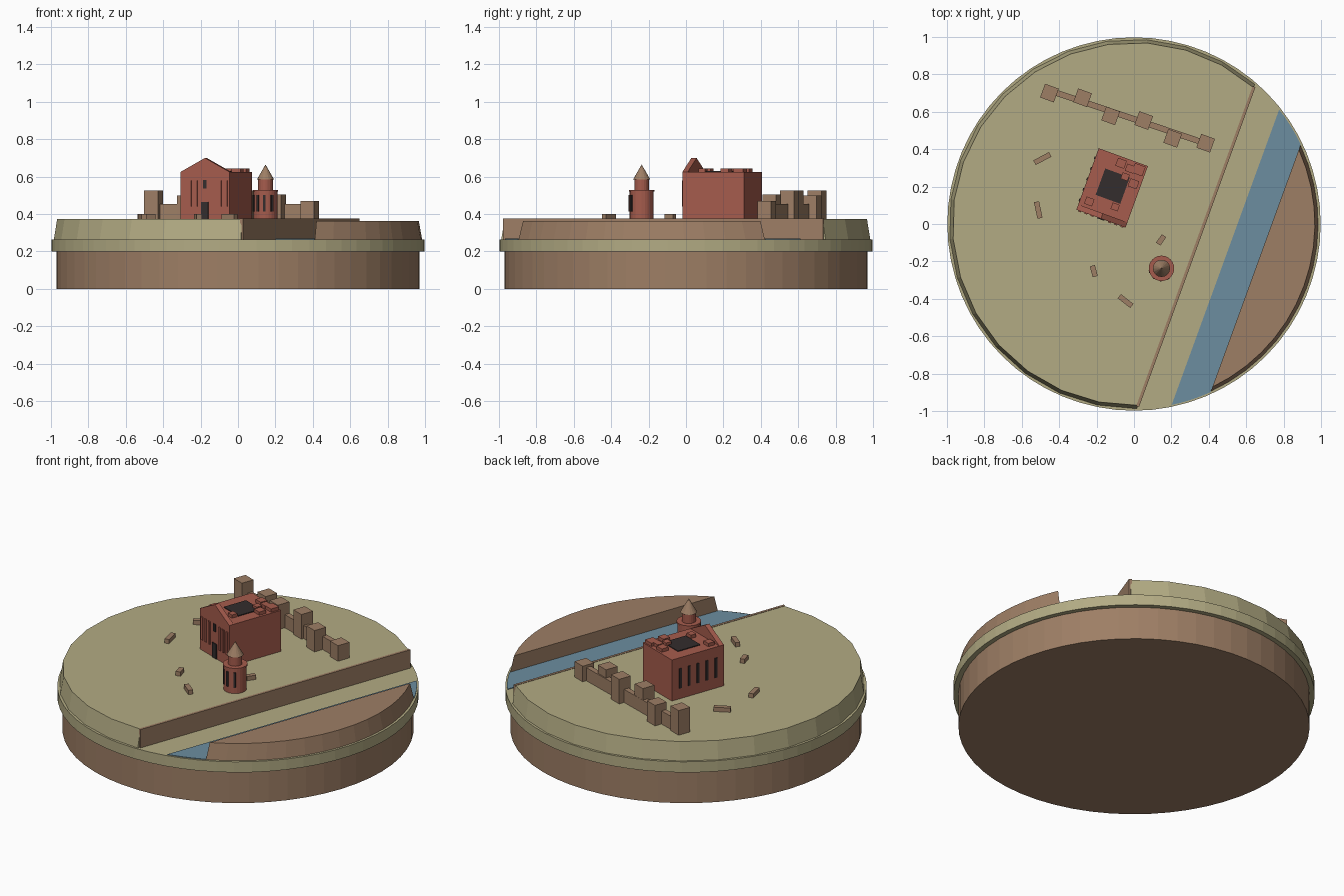
import bpy, bmesh, math
from mathutils import Matrix, Vector

if "Cube" in bpy.data.objects:
    bpy.data.objects.remove(bpy.data.objects["Cube"])


def material(name, rgb):
    m = bpy.data.materials.new(name)
    m.use_nodes = True
    m.diffuse_color = (*rgb, 1)
    m.node_tree.nodes["Principled BSDF"].inputs["Base Color"].default_value = (*rgb, 1)
    return m


grass = material("olive_grass", (0.45, 0.41, 0.23))
earth = material("brown_earth", (0.34, 0.21, 0.13))
water = material("blue_water", (0.15, 0.27, 0.35))
brick = material("red_brick", (0.38, 0.107, 0.074))
dark = material("dark_opening", (0.033, 0.026, 0.026))

TILT = math.radians(-20)          # shared direction of river, walls and house
RIVER = Matrix.Rotation(TILT, 4, "Z")
GROUND = 0.375


def finish(name, bm, mat, matrix=None):
    if matrix:
        bm.transform(matrix)
    bmesh.ops.recalc_face_normals(bm, faces=bm.faces)
    me = bpy.data.meshes.new(name)
    bm.to_mesh(me)
    bm.free()
    me.materials.append(mat)
    ob = bpy.data.objects.new(name, me)
    bpy.context.collection.objects.link(ob)
    return ob


def loft(name, low, high, mat, matrix=None):
    """Closed solid between two outlines with equal point counts."""
    bm = bmesh.new()
    a = [bm.verts.new(p) for p in low]
    b = [bm.verts.new(p) for p in high]
    bm.faces.new(a)
    bm.faces.new(b)
    for i in range(len(a)):
        j = (i + 1) % len(a)
        bm.faces.new((a[i], a[j], b[j], b[i]))
    return finish(name, bm, mat, matrix)


def box(name, center, size, mat, matrix=None, turn=0):
    bm = bmesh.new()
    bmesh.ops.create_cube(bm, size=1)
    bm.transform(Matrix.Translation(center) @ Matrix.Rotation(math.radians(turn), 4, "Z")
                 @ Matrix.Diagonal((*size, 1)))
    return finish(name, bm, mat, matrix)


def cone(name, x, y, z0, z1, r0, r1, mat, sides):
    bm = bmesh.new()
    bmesh.ops.create_cone(bm, cap_ends=True, segments=sides, radius1=r0, radius2=r1, depth=z1 - z0)
    return finish(name, bm, mat, Matrix.Translation((x, y, (z0 + z1) / 2)))


def arc(r, z, start, end, n):
    return [Vector((r * math.cos(t), r * math.sin(t), z))
            for t in (start + (end - start) * i / n for i in range(n + 1))]


# Round base
cone("earth_base", 0, 0, 0, 0.2, 0.97, 0.97, earth, 56)
cone("grass_rim", 0, 0, 0.2, 0.265, 0.998, 0.998, grass, 64)


# Raised ground on both sides of the river, cut along straight chords
def raised(name, d, r0, r1, z1, n, mat, far_side):
    rings = []
    for r, z in ((r0, 0.262), (r1, z1)):
        h = math.acos(d / r)
        rings.append(arc(r, z, h, 2 * math.pi - h, n) if far_side else arc(r, z, -h, h, n))
    return loft(name, *rings, mat, RIVER)


raised("plateau", 0.352, 0.988, 0.97, GROUND, 18, grass, True)
raised("river_bank", 0.692, 0.985, 0.967, 0.362, 14, earth, False)
box("retaining_wall", (0.352, 0, 0.32), (0.016, 1.82, 0.114), earth, RIVER)

# River strip
near, far, r = math.acos(0.52 / 0.988), math.acos(0.692 / 0.988), 0.988
rings = [arc(r, z, far, near, 5) + arc(r, z, -near, -far, 5) for z in (0.263, 0.269)]
loft("river", *rings, water, RIVER)

# Ruined house, in its own frame with the front at -y
W, L, EAVE, PEAK = 0.28, 0.35, 0.625, 0.7
HOUSE = Matrix.Translation((-0.117, 0.193, 0)) @ RIVER
box("house_walls", (0, 0, (GROUND + EAVE) / 2), (W, L, EAVE - GROUND), brick, HOUSE)
gable = [[Vector((x, y, z)) for x, z in ((-W / 2, EAVE), (W / 2, EAVE), (0, PEAK))]
         for y in (-L / 2, -L / 2 + 0.03)]
loft("front_gable", *gable, brick, HOUSE)
box("roof_opening", (0, 0.01, EAVE + 0.002), (0.14, 0.15, 0.006), dark, HOUSE)

front = -L / 2 - 0.001
box("door", (0, front, GROUND + 0.045), (0.04, 0.008, 0.09), dark, HOUSE)
box("gable_window", (0, front, 0.56), (0.02, 0.008, 0.045), dark, HOUSE)
for side in (-1, 1):
    for i, x in enumerate((0.05, 0.085, 0.12)):
        box(f"front_rib_{side}_{i}", (side * x, front, 0.51), (0.016, 0.009, 0.14), brick, HOUSE)
for i in range(5):
    box(f"side_window_{i}", (-W / 2 - 0.001, -0.12 + i * 0.06, 0.5),
        (0.008, 0.016, 0.12), dark, HOUSE)

# Broken masonry on the wall tops
for i, (x, y, s) in enumerate(((0, 0.14, 0.05), (0.055, 0.13, 0.045), (0.1, 0.14, 0.06),
                               (0.045, 0.08, 0.04), (0.1, 0.06, 0.05),
                               (0.05, -0.09, 0.04), (-0.09, -0.11, 0.045))):
    box(f"roof_block_{i}", (x, y, EAVE + 0.01), (s, s * 0.9, 0.02), brick, HOUSE)

# Round tower
TX, TY = 0.147, -0.237
cone("tower_body", TX, TY, GROUND, 0.52, 0.064, 0.064, brick, 24)
cone("tower_ledge", TX, TY, 0.52, 0.53, 0.068, 0.068, brick, 24)
cone("tower_top", TX, TY, 0.53, 0.585, 0.039, 0.039, brick, 20)
cone("tower_roof", TX, TY, 0.585, 0.665, 0.046, 0, earth, 16)
for i, angle in enumerate((195, 232, 265, 302)):
    spin = Matrix.Translation((TX, TY, 0)) @ Matrix.Rotation(math.radians(angle), 4, "Z")
    box(f"tower_window_{i}", (0.065, 0, 0.458), (0.009, 0.013, 0.09), dark, spin)

# Ruined town wall with square towers
a, b = Vector((-0.455, 0.715)), Vector((0.4, 0.425))
mid = (a + b) / 2
box("town_wall", (mid.x, mid.y, 0.415), ((b - a).length, 0.032, 0.08), earth, None,
    math.degrees(math.atan2(b.y - a.y, b.x - a.x)))
for i, (x, y, top) in enumerate(((-0.452, 0.7, 0.525), (-0.275, 0.675, 0.5),
                                 (-0.125, 0.578, 0.525), (0.052, 0.553, 0.525),
                                 (0.207, 0.458, 0.505), (0.383, 0.432, 0.47))):
    box(f"wall_tower_{i}", (x, y, (GROUND + top) / 2), (0.078, 0.078, top - GROUND),
        earth, None, -20)

# Fallen stones
for i, (x, y, length, turn) in enumerate(((-0.49, 0.35, 0.095, 28), (-0.512, 0.075, 0.09, 102),
                                          (0.145, -0.085, 0.055, 55), (-0.215, -0.252, 0.06, 105),
                                          (-0.045, -0.412, 0.085, -38))):
    box(f"fallen_stone_{i}", (x, y, GROUND + 0.013), (length, 0.028, 0.026), earth, None, turn)
